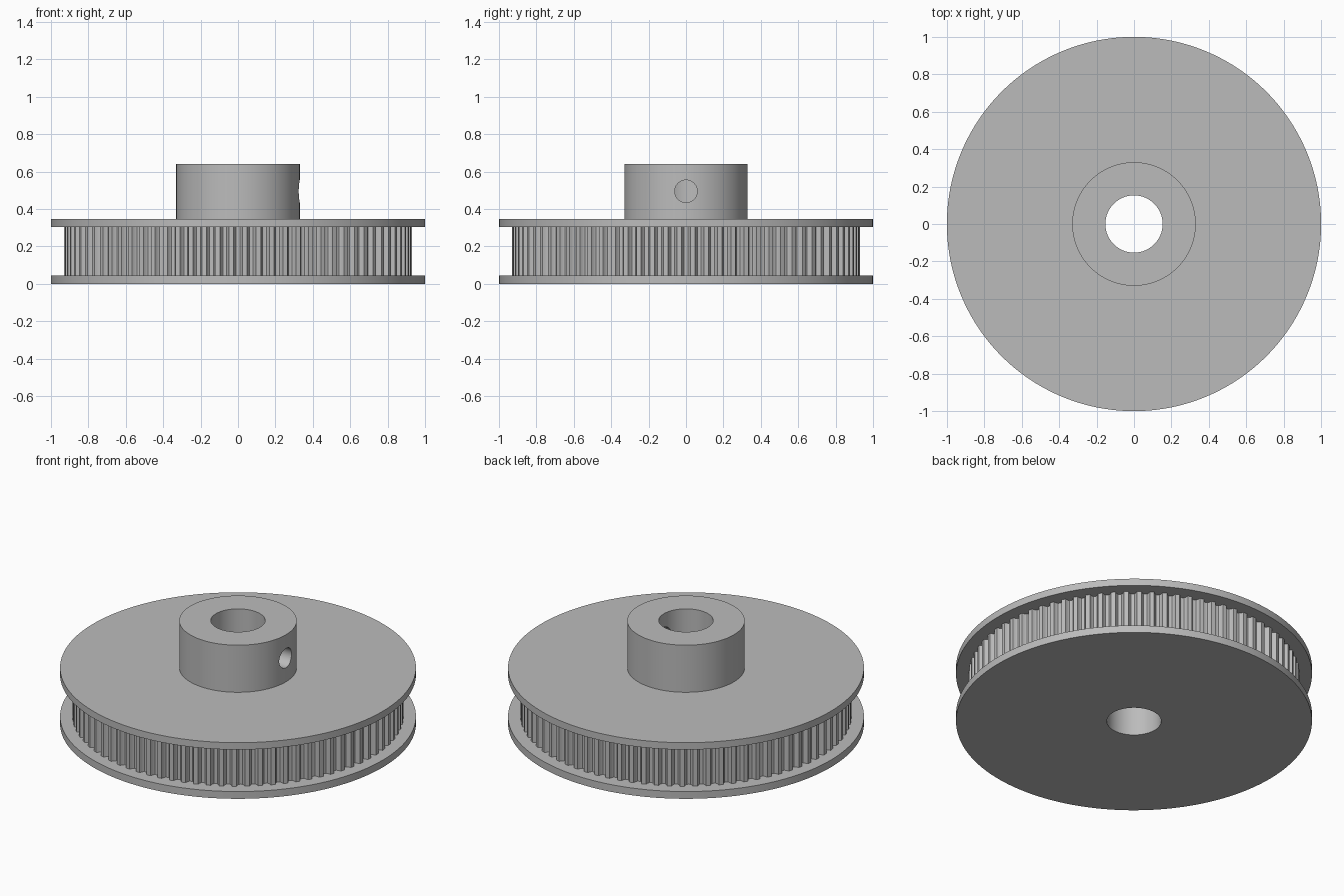
import bpy
import bmesh
from math import cos, sin, pi, radians

cube = bpy.data.objects.get("Cube")
if cube:
    bpy.data.objects.remove(cube, do_unlink=True)

SEGMENTS = 160
TEETH = 80
BORE = 0.153
RIM = 0.93

# Single machined-metal colour
metal = bpy.data.materials.new("grey_metal")
metal.use_nodes = True
colour = (0.5, 0.5, 0.5, 1)
metal.diffuse_color = colour
metal.node_tree.nodes["Principled BSDF"].inputs["Base Color"].default_value = colour


def smooth(obj, angle=30):
    bpy.ops.object.select_all(action='DESELECT')
    obj.select_set(True)
    bpy.context.view_layer.objects.active = obj
    bpy.ops.object.shade_smooth_by_angle(angle=radians(angle))


def ring(name, outline, z0, z1):
    """Extrude a polar outline (radius, angle) into a ring around the bore."""
    bm = bmesh.new()

    def loop(points, z):
        return [bm.verts.new((r * cos(a), r * sin(a), z)) for r, a in points]

    inner = [(BORE, a) for _, a in outline]
    loops = [loop(outline, z0), loop(outline, z1), loop(inner, z1), loop(inner, z0)]
    n = len(outline)
    for k in range(4):
        low, high = loops[k], loops[(k + 1) % 4]
        for i in range(n):
            j = (i + 1) % n
            bm.faces.new((low[i], low[j], high[j], high[i]))
    bmesh.ops.recalc_face_normals(bm, faces=bm.faces)
    mesh = bpy.data.meshes.new(name)
    bm.to_mesh(mesh)
    bm.free()
    mesh.materials.append(metal)
    obj = bpy.data.objects.new(name, mesh)
    bpy.context.collection.objects.link(obj)
    return obj


def circle(radius):
    return [(radius, 2 * pi * i / SEGMENTS) for i in range(SEGMENTS)]


# Belt rim outline: one rounded groove per tooth pitch
groove = [(-0.33, 0), (-0.28, 0.008), (-0.24, 0.018), (-0.14, 0.026), (0, 0.028),
          (0.14, 0.026), (0.24, 0.018), (0.28, 0.008), (0.33, 0), (0.5, 0)]
pitch = 2 * pi / TEETH
teeth = [(RIM - depth, (t + offset) * pitch)
         for t in range(TEETH) for offset, depth in groove]

parts = [
    ring("lower_flange", circle(1), 0, 0.045),
    ring("toothed_rim", teeth, 0.045, 0.305),
    ring("upper_flange", circle(1), 0.305, 0.348),
]

# Hub with a set screw hole on its left side
hub = ring("hub", circle(0.33), 0.348, 0.64)
bpy.ops.mesh.primitive_cylinder_add(vertices=48, radius=0.06, depth=0.4,
                                    location=(0.27, 0, 0.495), rotation=(0, pi / 2, 0))
cutter = bpy.context.object
cutter.name = "screw_hole_cutter"
cutter.hide_render = True
cutter.data.materials.append(metal)
cut = hub.modifiers.new("screw_hole", 'BOOLEAN')
cut.operation = 'DIFFERENCE'
cut.solver = 'EXACT'
cut.object = cutter
bpy.context.view_layer.objects.active = hub
bpy.ops.object.modifier_apply(modifier=cut.name)
bpy.data.objects.remove(cutter, do_unlink=True)
parts.append(hub)

for part in parts:
    smooth(part)
